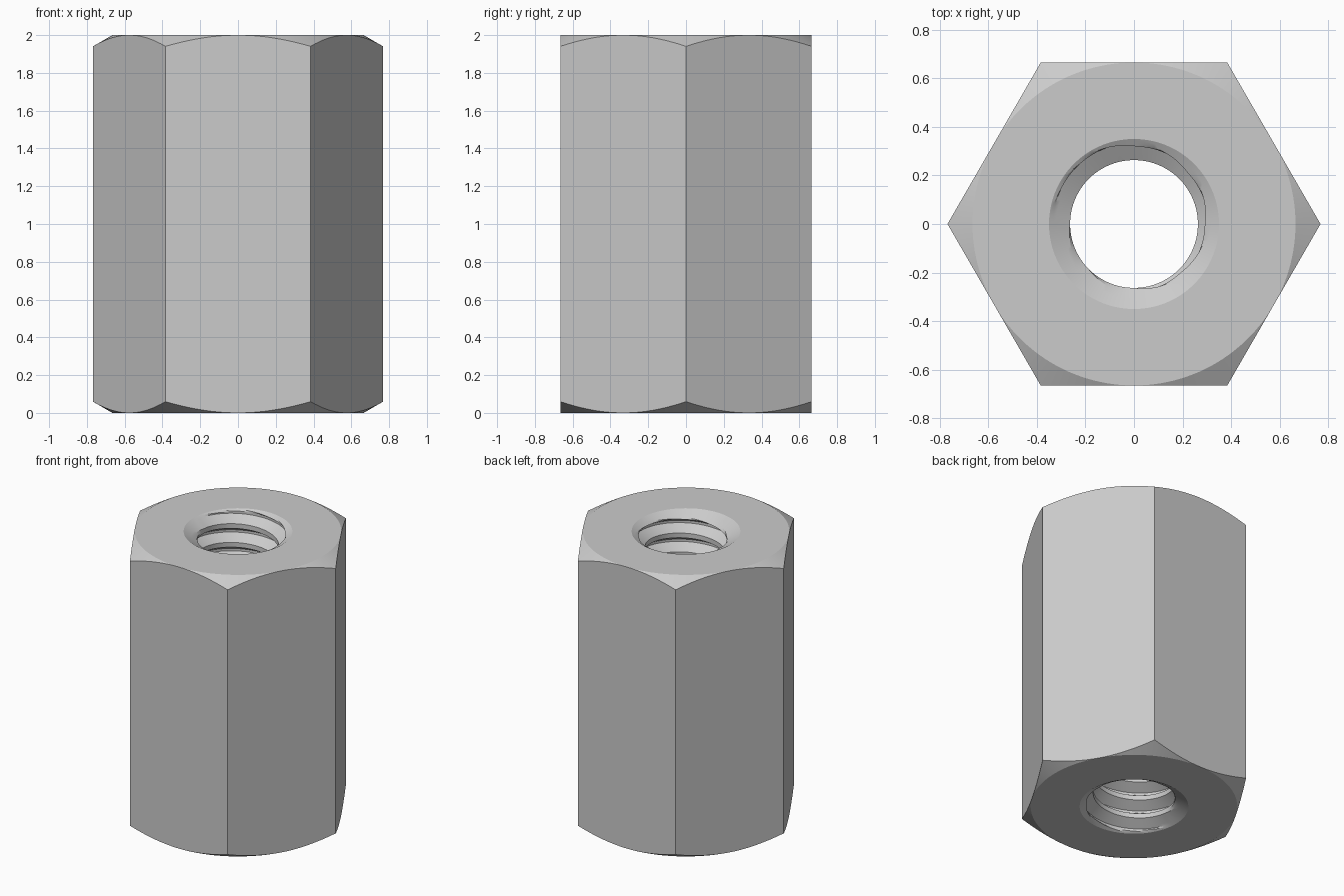
import bpy, bmesh, math

if "Cube" in bpy.data.objects:
    bpy.data.objects.remove(bpy.data.objects["Cube"])

H = 2.0                    # length of the nut
FLAT = 0.665               # centre to flat
R_MINOR, R_MAJOR = 0.263, 0.333
R_SINK = 0.35              # countersink radius at the end faces
TAN30 = math.tan(math.radians(30))
PITCH = 2.0 / 15
COLS = 120

# one thread pitch as (offset, radius) rows: crest, lower flank, root, upper flank
corners = [(0.0, R_MINOR), (0.25, R_MINOR), (0.5625, R_MAJOR), (0.6875, R_MAJOR), (1.0, R_MINOR)]
steps = [2, 5, 2, 5]
rows = []
for (a, ra), (b, rb), n in zip(corners, corners[1:], steps):
    rows += [(a + (b - a) * i / n, ra + (rb - ra) * i / n) for i in range(n)]


def bore_point(z, r):
    """Trim a thread point to the nut length and the countersinks."""
    if z <= 0 or z >= H:
        return R_SINK, min(max(z, 0), H)
    return max(r, R_SINK - min(z, H - z) / TAN30), z


def section(angle):
    """Closed radial section: threaded bore, chamfered end, flat, chamfered end."""
    z0 = H - (R_SINK - R_MINOR) * TAN30 + PITCH * (angle / math.tau + 0.25)
    pts = [bore_point(z0 + PITCH * (turn + off), r)
           for turn in range(-18, 3) for off, r in rows]
    sixth = math.pi / 3
    r_hex = FLAT / math.cos(angle % sixth - sixth / 2)
    drop = (r_hex - FLAT) * TAN30
    return pts + [(FLAT, H), (r_hex, H - drop), (r_hex, drop), (FLAT, 0)]


# sweep the section around the axis
bm = bmesh.new()
columns = []
for c in range(COLS + 1):
    a = math.tau * c / COLS
    columns.append([bm.verts.new((r * math.cos(a), r * math.sin(a), z)) for r, z in section(a)])
for left, right in zip(columns, columns[1:]):
    for i in range(len(left)):
        k = (i + 1) % len(left)
        bm.faces.new((left[i], right[i], right[k], left[k]))
bmesh.ops.remove_doubles(bm, verts=bm.verts[:], dist=1e-5)
bmesh.ops.recalc_face_normals(bm, faces=bm.faces[:])

mesh = bpy.data.meshes.new("coupling_nut")
bm.to_mesh(mesh)
bm.free()
nut = bpy.data.objects.new("coupling_nut", mesh)
bpy.context.collection.objects.link(nut)
bpy.context.view_layer.objects.active = nut
nut.select_set(True)
bpy.ops.object.shade_smooth_by_angle(angle=math.radians(20))
